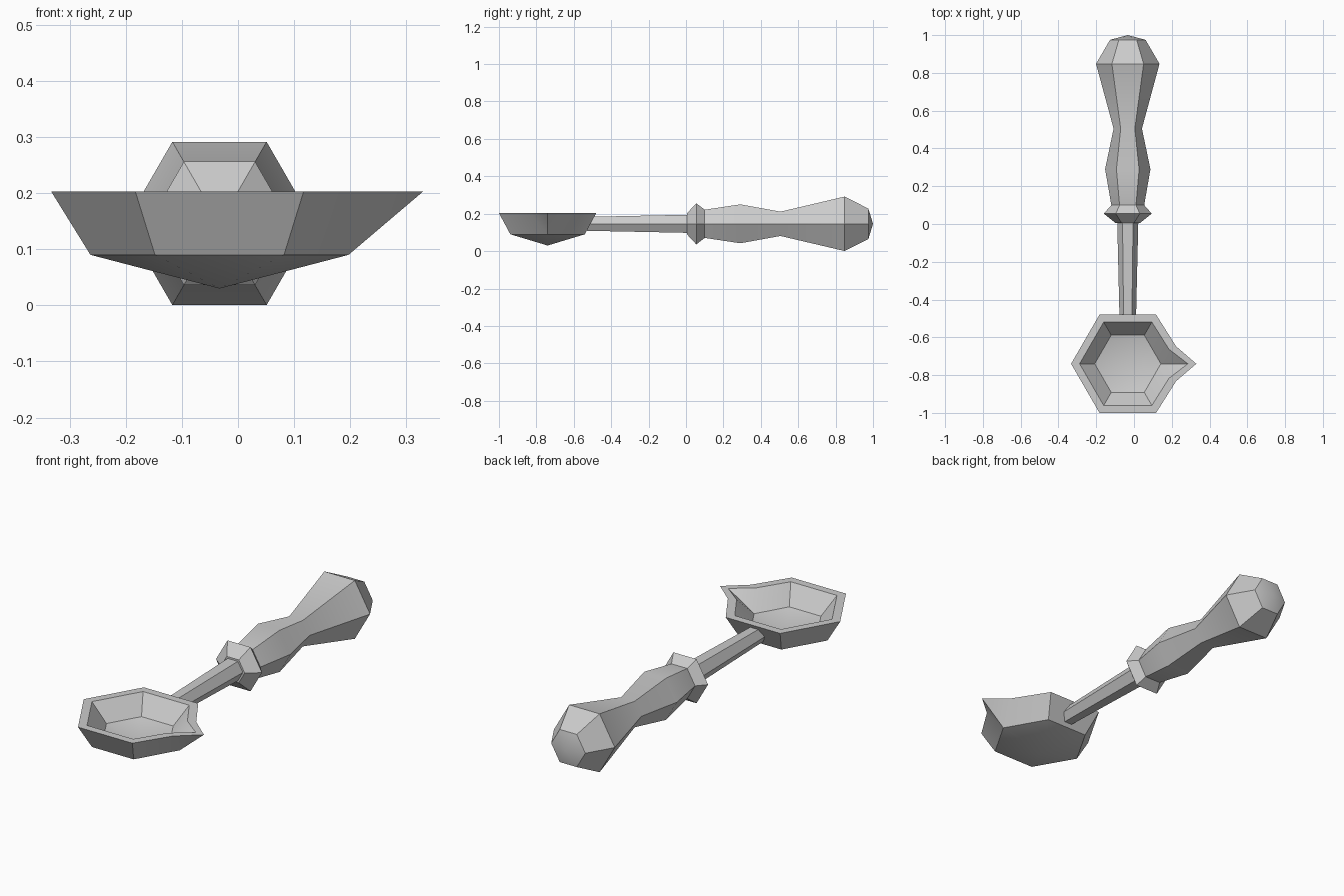
import bpy, bmesh, math

if "Cube" in bpy.data.objects:
    bpy.data.objects.remove(bpy.data.objects["Cube"])

AXIS_X, AXIS_Z, BOWL_Y = -0.033, 0.146, -0.74

metal = bpy.data.materials.new("plain grey")
metal.use_nodes = True
grey = (0.6, 0.6, 0.6, 1)
metal.diffuse_color = grey
metal.node_tree.nodes["Principled BSDF"].inputs["Base Color"].default_value = grey


def loft(name, rings):
    """Skin a list of closed rings; one-point rings become fan tips."""
    bm = bmesh.new()
    loops = [[bm.verts.new(p) for p in ring] for ring in rings]
    for a, b in zip(loops, loops[1:]):
        n = max(len(a), len(b))
        for i in range(n):
            j = (i + 1) % n
            quad = [a[i % len(a)], a[j % len(a)], b[j % len(b)], b[i % len(b)]]
            bm.faces.new(list(dict.fromkeys(quad)))
    for loop in (loops[0], loops[-1]):
        if len(loop) > 2:
            bm.faces.new(loop)
    bmesh.ops.remove_doubles(bm, verts=bm.verts[:], dist=0.0005)
    bmesh.ops.recalc_face_normals(bm, faces=bm.faces[:])
    mesh = bpy.data.meshes.new(name)
    bm.to_mesh(mesh)
    bm.free()
    mesh.materials.append(metal)
    obj = bpy.data.objects.new(name, mesh)
    bpy.context.collection.objects.link(obj)
    bpy.ops.object.select_all(action="DESELECT")
    obj.select_set(True)
    bpy.context.view_layer.objects.active = obj
    bpy.ops.object.shade_smooth_by_angle(angle=math.radians(30))
    return obj


def hex_ring(y, r):
    """Six-sided ring around the handle axis."""
    if r == 0:
        return [(AXIS_X, y, AXIS_Z)]
    return [(AXIS_X + r * math.cos(k * math.pi / 3), y,
             AXIS_Z + r * math.sin(k * math.pi / 3)) for k in range(6)]


def bowl_ring(r, z, tip, notch=None):
    """Hexagon whose +x corner is drawn out into a pouring spout."""
    nx, ny = notch or (tip, 0)
    pts = [(r * math.cos(k * math.pi / 3), r * math.sin(k * math.pi / 3)) for k in range(1, 6)]
    pts += [(nx, -ny), (tip, 0), (nx, ny)]
    return [(AXIS_X + x, BOWL_Y + y, z) for x, y in pts]


# Bowl: outside hub, base corner, rim, then inside wall and floor
loft("ladle_bowl", [
    [(AXIS_X, BOWL_Y, 0.03)],
    bowl_ring(0.23, 0.09, 0.23),
    bowl_ring(0.3, 0.203, 0.363, (0.256, 0.092)),
    bowl_ring(0.255, 0.203, 0.318, (0.218, 0.077)),
    bowl_ring(0.175, 0.115, 0.175),
    [(AXIS_X, BOWL_Y, 0.07)],
])

# Slim rod from bowl to collar
loft("handle_rod", [hex_ring(-0.53, 0.043), hex_ring(0.02, 0.056)])

# Collar and turned grip
loft("handle_grip", [hex_ring(y, r) for y, r in (
    (0.006, 0.066), (0.055, 0.127), (0.1, 0.087), (0.29, 0.12),
    (0.505, 0.075), (0.848, 0.168), (0.975, 0.094), (1.0, 0))])
